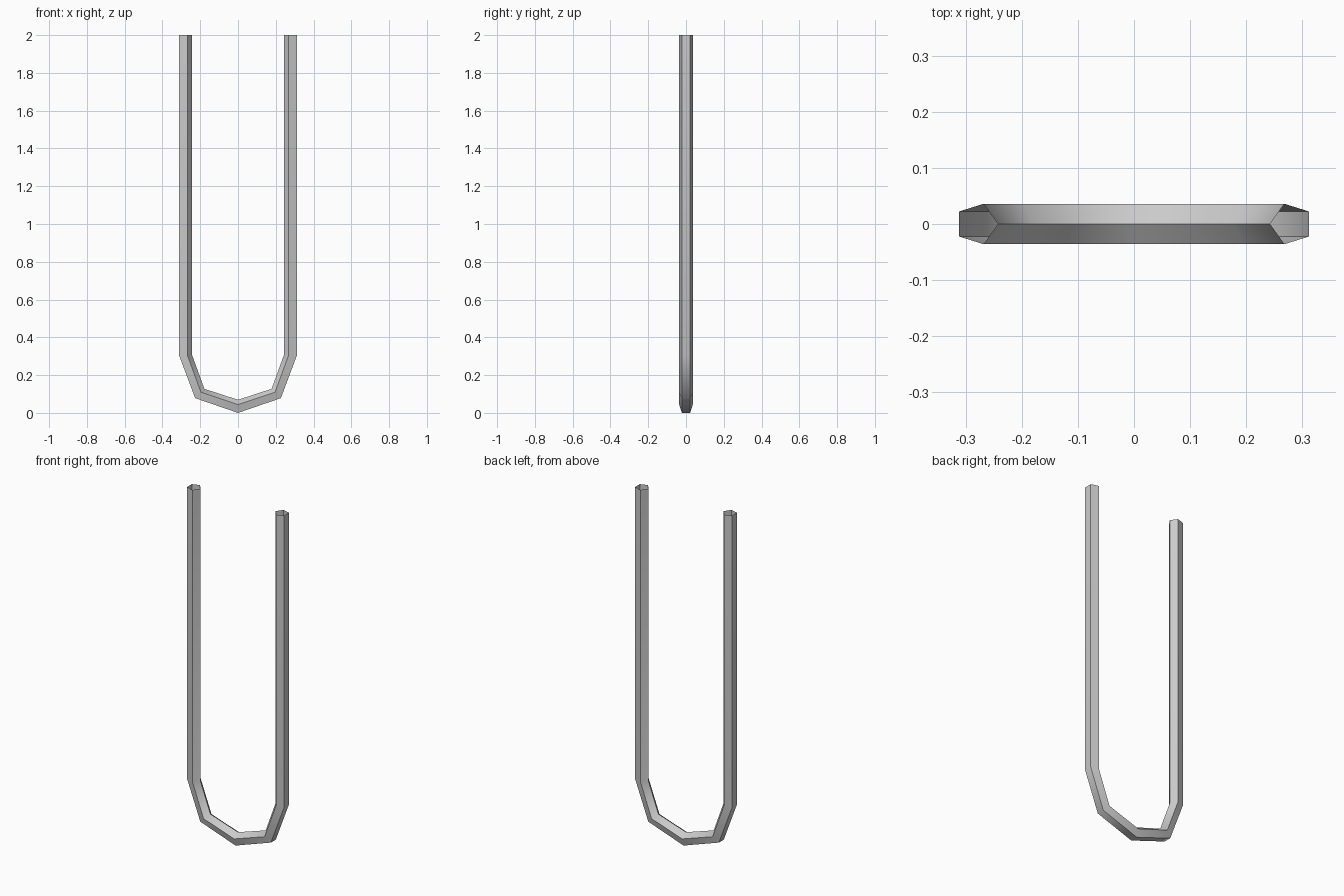
import bpy, bmesh, math

if "Cube" in bpy.data.objects:
    bpy.data.objects.remove(bpy.data.objects["Cube"])

# Pentagonal tube section: (outward offset, y), apex facing the inside of the U
SECTION = [(-0.0375, 0.0), (-0.012, -0.036), (0.032, -0.0222),
           (0.032, 0.0222), (-0.012, 0.036)]
BEND_Z = 0.305

# Path stations: (radius, angle below horizontal, z of the centre)
half = [(0.28, 0, 2.0), (0.28, 0, BEND_Z), (0.289, 45, BEND_Z)]
stations = half + [(0.273, 90, BEND_Z)] + [(r, 180 - a, z) for r, a, z in reversed(half)]

bm = bmesh.new()
rings = []
for r, a, z in stations:
    c, s = math.cos(math.radians(a)), math.sin(math.radians(a))
    rings.append([bm.verts.new(((r + o) * c, y, z - (r + o) * s)) for o, y in SECTION])

# Skin between stations; both tube ends stay open
for p, q in zip(rings, rings[1:]):
    for i in range(5):
        j = (i + 1) % 5
        bm.faces.new((p[i], p[j], q[j], q[i]))
bmesh.ops.recalc_face_normals(bm, faces=bm.faces)

mesh = bpy.data.meshes.new("u_shaped_tube")
bm.to_mesh(mesh)
bm.free()
tube = bpy.data.objects.new("u_shaped_tube", mesh)
bpy.context.collection.objects.link(tube)

# Smooth along the bend, sharp along the section corners
bpy.context.view_layer.objects.active = tube
tube.select_set(True)
bpy.ops.object.shade_smooth_by_angle(angle=math.radians(60))
